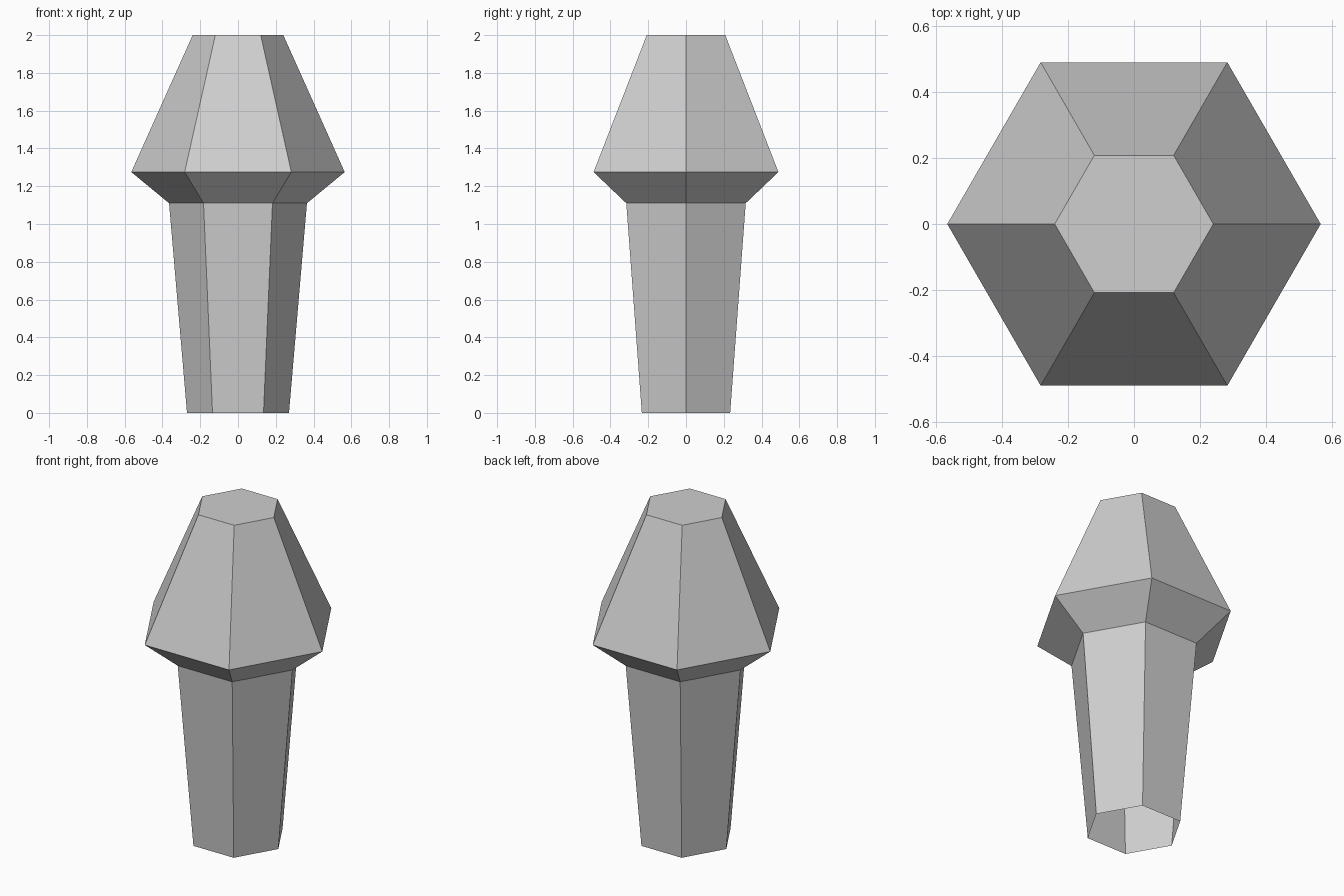
import bpy
import bmesh
from math import cos, sin, pi

cube = bpy.data.objects.get("Cube")
if cube:
    bpy.data.objects.remove(cube, do_unlink=True)

SIDES = 6

# Single plain grey
grey = bpy.data.materials.new("stone_grey")
grey.use_nodes = True
colour = (0.62, 0.62, 0.62, 1)
grey.diffuse_color = colour
grey.node_tree.nodes["Principled BSDF"].inputs["Base Color"].default_value = colour


def hex_shell(name, profile, cap_top=False):
    """Stack six-sided rings given as (radius, height) and skin them."""
    bm = bmesh.new()
    rings = [[bm.verts.new((r * cos(2 * pi * i / SIDES), r * sin(2 * pi * i / SIDES), z))
              for i in range(SIDES)] for r, z in profile]
    for low, high in zip(rings, rings[1:]):
        for i in range(SIDES):
            j = (i + 1) % SIDES
            bm.faces.new((low[i], low[j], high[j], high[i]))
    if cap_top:
        bm.faces.new(rings[-1])
    mesh = bpy.data.meshes.new(name)
    bm.to_mesh(mesh)
    bm.free()
    mesh.materials.append(grey)
    obj = bpy.data.objects.new(name, mesh)
    bpy.context.collection.objects.link(obj)
    return obj


# Tapered stem, open at the foot
hex_shell("stem", [(0.27, 0), (0.365, 1.11)])

# Flared collar and tapering head with a flat top
hex_shell("head", [(0.365, 1.11), (0.565, 1.275), (0.24, 2)], cap_top=True)
